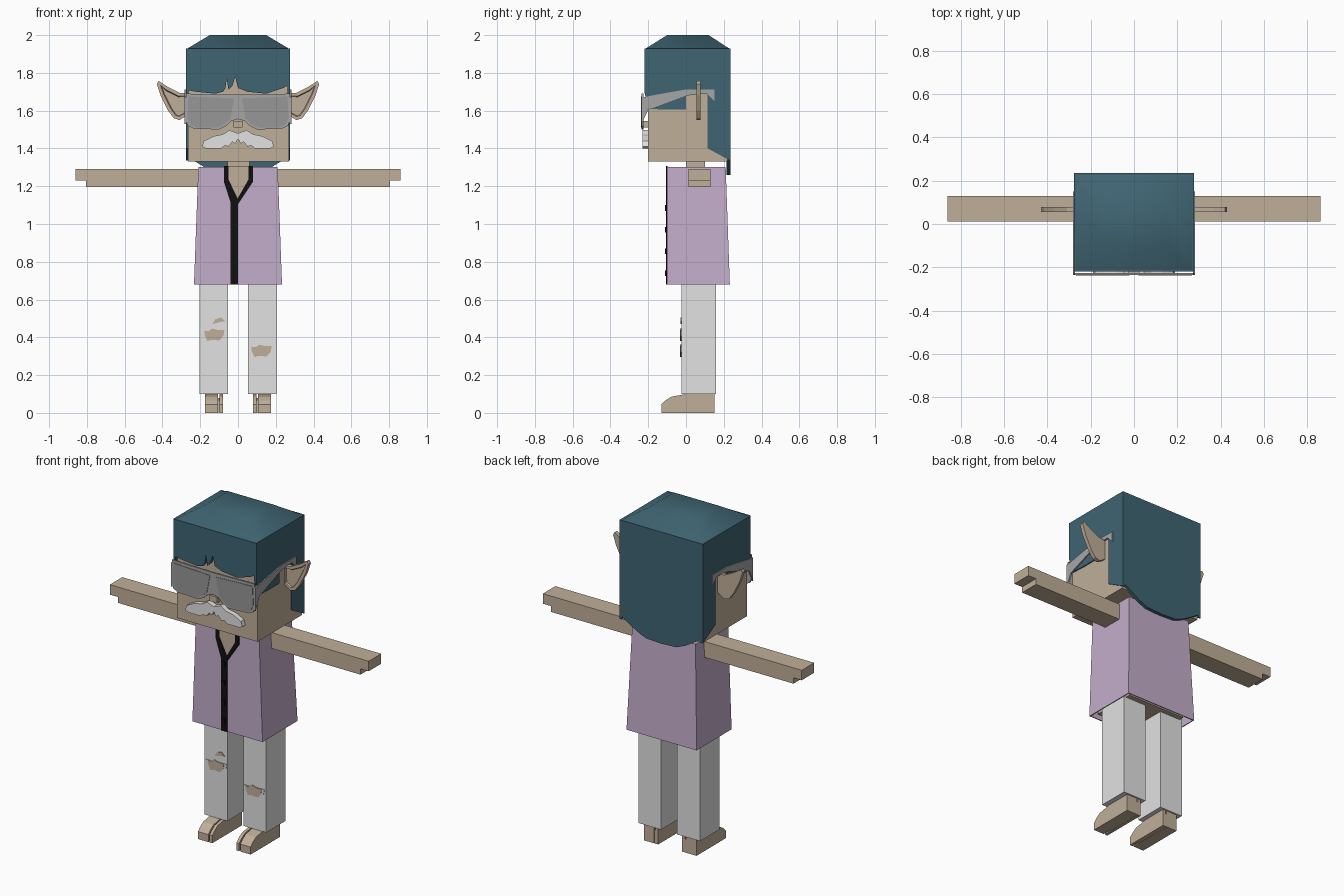
import bpy, bmesh
from mathutils import Vector

if "Cube" in bpy.data.objects:
    bpy.data.objects.remove(bpy.data.objects["Cube"])


def material(name, red, green, blue):
    mat = bpy.data.materials.new(name)
    mat.use_nodes = True
    colour = (red, green, blue, 1)
    mat.diffuse_color = colour
    mat.node_tree.nodes["Principled BSDF"].inputs["Base Color"].default_value = colour
    return mat


SKIN = material("skin", .53, .43, .32)
HAIR = material("teal hair", .05, .13, .17)
ROBE = material("mauve cloth", .55, .42, .6)
TRIM = material("black trim", .005, .005, .005)
WHITE = material("off white", .76, .76, .76)
FRAME = material("grey frame", .38, .38, .38)
LENS = material("grey lens", .31, .31, .31)


def finish(name, bm, mat):
    bmesh.ops.recalc_face_normals(bm, faces=bm.faces)
    mesh = bpy.data.meshes.new(name)
    bm.to_mesh(mesh)
    bm.free()
    mesh.materials.append(mat)
    obj = bpy.data.objects.new(name, mesh)
    bpy.context.collection.objects.link(obj)
    return obj


def place(axis, depth, u, v):
    return Vector((depth, u, v)) if axis == "x" else Vector((u, depth, v))


def plate(name, outline, axis, start, end, mat, rim=0):
    """Extrude an outline along x or y; rim sinks the start face inside a border."""
    bm = bmesh.new()
    face = bm.faces.new([bm.verts.new(place(axis, start, u, v)) for u, v in outline])
    made = bmesh.ops.extrude_face_region(bm, geom=[face], use_keep_orig=True)["geom"]
    for item in made:
        if isinstance(item, bmesh.types.BMVert):
            item.co[0 if axis == "x" else 1] = end
    bmesh.ops.recalc_face_normals(bm, faces=bm.faces)
    if rim:
        bmesh.ops.inset_region(bm, faces=[face], thickness=rim)
        bmesh.ops.inset_region(bm, faces=[face], thickness=rim / 4, depth=-rim / 2)
    return finish(name, bm, mat)


def loft(name, bottom, top, mat, open_bottom=False):
    """Join two rectangles, each given as x0, x1, y0, y1, z."""
    bm = bmesh.new()
    rings = [[bm.verts.new((x, y, z)) for x, y in ((a, c), (b, c), (b, d), (a, d))]
             for a, b, c, d, z in (bottom, top)]
    low, high = rings
    for i in range(len(low)):
        j = (i + 1) % len(low)
        bm.faces.new((low[i], low[j], high[j], high[i]))
    bm.faces.new(high)
    if not open_bottom:
        bm.faces.new(low[::-1])
    return finish(name, bm, mat)


def box(name, x0, x1, y0, y1, z0, z1, mat):
    return loft(name, (x0, x1, y0, y1, z0), (x0, x1, y0, y1, z1), mat)


def mirrored(half):
    return half + [(-u, v) for u, v in reversed(half) if u]


def flip(outline, side):
    return [(side * u, v) for u, v in outline]


# Head and neck
box("head", -.265, .27, -.2, .22, 1.33, 1.92, SKIN)
box("neck", -.055, .06, 0, .1, 1.28, 1.34, SKIN)
box("nose", -.025, .025, -.235, -.19, 1.51, 1.545, SKIN)

# Hair: fringe, sides, back and domed crown
fringe = [(-.275, 1.93), (-.275, 1.71), (-.22, 1.7), (-.12, 1.69), (-.08, 1.7),
          (-.066, 1.72), (-.06, 1.77), (-.05, 1.71), (-.03, 1.73), (-.015, 1.78),
          (0, 1.72), (.05, 1.7), (.15, 1.69), (.24, 1.72), (.275, 1.74), (.275, 1.93)]
plate("hair_fringe", fringe, "y", -.22, -.195, HAIR)
hair_side = [(-.22, 1.93), (-.22, 1.7), (-.2, 1.61), (-.1, 1.605), (0, 1.605),
             (0, 1.69), (.115, 1.69), (.115, 1.4), (.235, 1.335), (.235, 1.93)]
hair_back = [(0, 1.26), (.1, 1.265), (.16, 1.29), (.275, 1.36), (.275, 1.93)]
plate("hair_back", mirrored(hair_back), "y", .215, .235, HAIR)
loft("hair_crown", (-.275, .275, -.22, .235, 1.925), (-.15, .15, -.1, .12, 2), HAIR)
crown = bpy.context.collection.objects["hair_crown"]
crown.data.polygons.foreach_set("use_smooth", [p.index < 5 for p in crown.data.polygons])

# Moustache
moustache = [(0, 1.45), (.015, 1.425), (.03, 1.435), (.05, 1.41), (.07, 1.415),
             (.09, 1.4), (.17, 1.4), (.19, 1.41), (.18, 1.44), (.13, 1.465),
             (.08, 1.475), (.045, 1.497), (0, 1.48)]
plate("moustache", mirrored(moustache), "y", -.23, -.195, WHITE)

# Glasses
frame = [(0, 1.685), (.275, 1.69), (.28, 1.56), (.265, 1.52), (.235, 1.505),
         (.1, 1.5), (.06, 1.52), (.035, 1.545), (0, 1.555)]
plate("glasses_frame", mirrored(frame), "y", -.235, -.225, FRAME)
lens = [(.02, 1.665), (.262, 1.675), (.268, 1.56), (.25, 1.525), (.22, 1.512),
        (.11, 1.51), (.07, 1.53), (.04, 1.56)]
temple = [(-.235, 1.67), (-.1, 1.695), (0, 1.712), (.15, 1.712), (.15, 1.65),
          (.11, 1.69), (0, 1.68), (-.2, 1.605), (-.235, 1.53)]

# Pointed ears, and leg and foot outlines
ear = [(.26, 1.69), (.31, 1.695), (.37, 1.725), (.42, 1.757), (.43, 1.74),
       (.41, 1.68), (.37, 1.6), (.34, 1.56), (.31, 1.55), (.26, 1.58)]
foot = [(.15, 0), (.15, .1), (0, .1), (-.08, .085), (-.11, .065), (-.13, .045), (-.13, 0)]

for side, label in ((1, "left"), (-1, "right")):
    plate(label + "_hair_side", hair_side, "x", side * .262, side * .276, HAIR)
    plate(label + "_lens", flip(lens, side), "y", -.238, -.23, LENS)
    plate(label + "_temple", temple, "x", side * .272, side * .282, FRAME)
    plate(label + "_ear", flip(ear, side), "y", .055, .078, SKIN, rim=.018)
    # Arm, with the hand stepping out at the top
    inner, wrist, tip = side * .2, side * .805, side * .86
    box(label + "_arm", *sorted((inner, tip)), .012, .13, 1.23, 1.29, SKIN)
    box(label + "_arm_underside", *sorted((inner, wrist)), .012, .13, 1.195, 1.23, SKIN)
    # Trouser leg
    box(label + "_leg", *sorted((side * .053, side * .205)), -.025, .16, .1, .72, WHITE)
    # Foot split into a big toe and the rest
    plate(label + "_foot", foot, "x", side * .106, side * .175, SKIN)
    plate(label + "_big_toe", foot, "x", side * .08, side * .098, SKIN)
    box(label + "_foot_middle", *sorted((side * .09, side * .12)), -.08, .149, .001, .08, SKIN)

# Ripped knees: worn grey edge with skin showing through
rips = {
    "right_knee": (-.125, .415, .07, .035),
    "left_knee": (.125, .33, .07, .035),
}
ragged = [(-1, .6), (-.6, .5), (-.2, .9), (.3, .7), (1, .7), (.9, -.2),
          (.5, -.9), (-.3, -.8), (-.7, -1), (-1, 0)]
for label, (cx, cz, w, h) in rips.items():
    for part, scale, depth, mat in (("_fray", 1, -.028, WHITE), ("_skin", .76, -.031, SKIN)):
        outline = [(cx + u * w * scale, cz + v * h) for u, v in ragged]
        plate(label + part, outline, "y", depth, -.024, mat)
tear = [(-.135, .47), (-.12, .495), (-.09, .505), (-.07, .485), (-.1, .48)]
plate("right_thigh_tear", tear, "y", -.03, -.024, SKIN)

# Robe over the torso
robe = loft("robe", (-.233, .233, -.1, .232, .68), (-.21, .21, -.1, .21, 1.303), ROBE, True)
shell = robe.modifiers.new("cloth", "SOLIDIFY")
shell.thickness = .008
shell.offset = -1
box("torso", -.19, .19, -.08, .19, .7, 1.28, SKIN)

# Open neckline, black edging and buttons
neckline = [(-.06, 1.304), (-.06, 1.23), (-.01, 1.12), (.065, 1.23), (.065, 1.304)]
plate("chest_opening", neckline, "y", -.103, -.097, SKIN)
edging = [(-.075, 1.306), (-.05, 1.306), (-.05, 1.235), (-.002, 1.135), (.055, 1.235),
          (.055, 1.306), (.08, 1.306), (.08, 1.225), (0, 1.105), (0, .68),
          (-.04, .68), (-.04, 1.115), (-.075, 1.225)]
plate("robe_edging", edging, "y", -.106, -.097, TRIM)
for i in range(4):
    z = .74 + i * .115
    box("button", -.03, -.01, -.112, -.1, z - .015, z + .015, TRIM)
